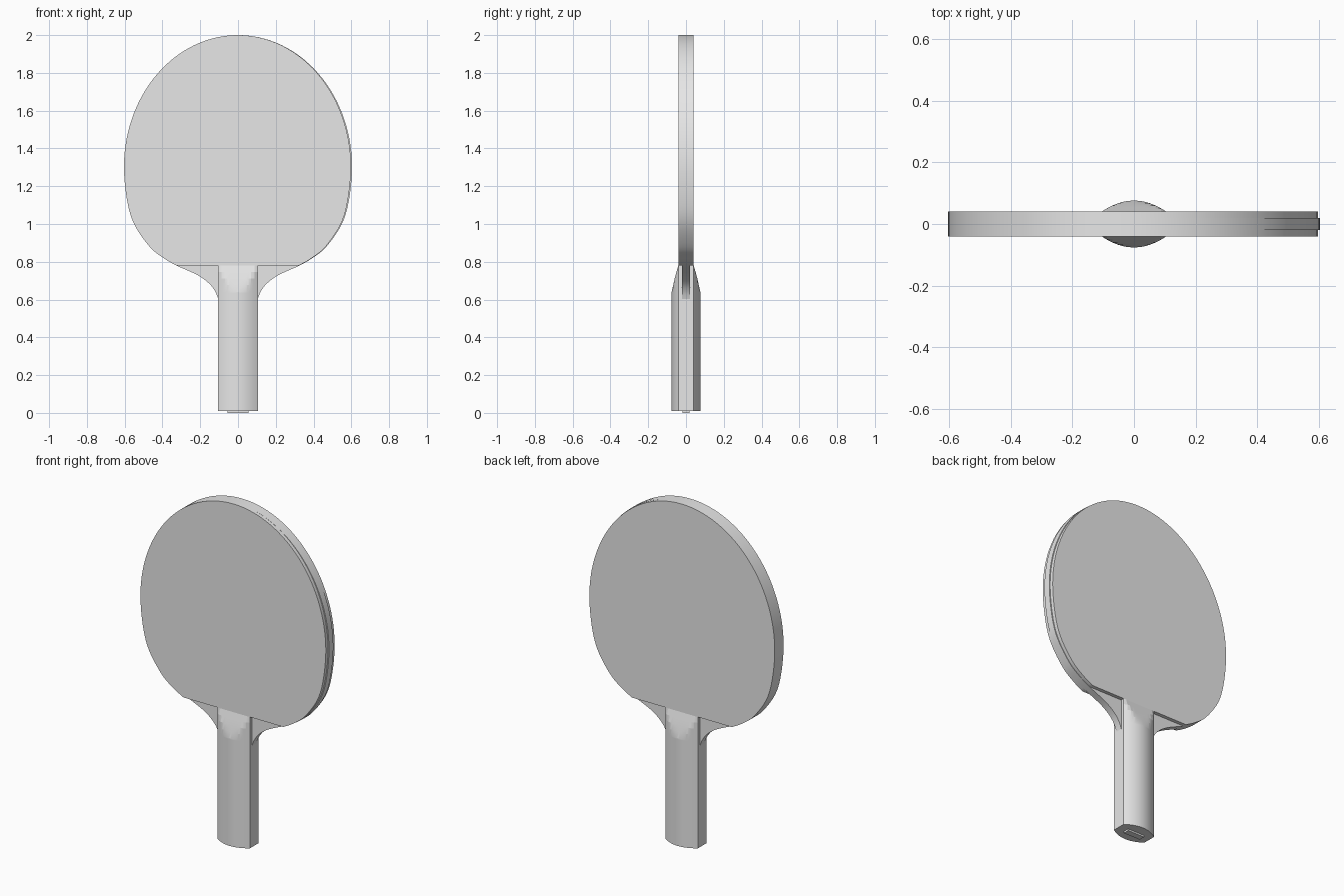
import bpy, bmesh, math
from mathutils import Vector

cube = bpy.data.objects.get("Cube")
if cube:
    bpy.data.objects.remove(cube, do_unlink=True)

grey = bpy.data.materials.new("plain_grey")
grey.use_nodes = True
grey.diffuse_color = (0.8, 0.8, 0.8, 1)
grey.node_tree.nodes["Principled BSDF"].inputs["Base Color"].default_value = (0.8, 0.8, 0.8, 1)


def finish(name, bm, angle):
    bmesh.ops.recalc_face_normals(bm, faces=bm.faces)
    mesh = bpy.data.meshes.new(name)
    bm.to_mesh(mesh)
    bm.free()
    mesh.materials.append(grey)
    obj = bpy.data.objects.new(name, mesh)
    bpy.context.collection.objects.link(obj)
    bpy.ops.object.select_all(action='DESELECT')
    obj.select_set(True)
    bpy.context.view_layer.objects.active = obj
    bpy.ops.object.shade_smooth_by_angle(angle=math.radians(angle))
    return obj


def loft(name, rings, angle=30):
    """Skin a list of closed rings and cap both ends."""
    bm = bmesh.new()
    loops = [[bm.verts.new(p) for p in ring] for ring in rings]
    n = len(loops[0])
    for a, b in zip(loops, loops[1:]):
        for i in range(n):
            j = (i + 1) % n
            bm.faces.new((a[i], a[j], b[j], b[i]))
    bm.faces.new(loops[0])
    bm.faces.new(loops[-1])
    return finish(name, bm, angle)


def slab(name, outline, y0, y1):
    return loft(name, [[(x, y, z) for x, z in outline] for y in (y0, y1)])


def smooth_path(pts, steps=5):
    """Catmull-Rom curve through the inner points."""
    pts = [Vector(p) for p in pts]
    out = []
    for a, b, c, d in zip(pts, pts[1:], pts[2:], pts[3:]):
        for k in range(steps):
            t = k / steps
            out.append(0.5 * (2 * b + (c - a) * t + (2 * a - 5 * b + 4 * c - d) * t * t
                              + (3 * b - a - 3 * c + d) * t ** 3))
    out.append(pts[-2])
    return [tuple(p) for p in out]


def mirrored(half):
    """Half outline from the top centre down, closed by its mirror image."""
    return half + [(-x, z) for x, z in reversed(half) if x > 1e-5]


# Blade outline: elliptical top, tighter rounded lower part
RUBBER_Z = 0.78
W = 0.604
top = [(W * math.sin(a), 1.3 + 0.7 * math.cos(a))
       for a in (math.pi / 2 * i / 28 for i in range(28))]
lower = smooth_path([(0.59, 1.44), (W, 1.3), (0.588, 1.13), (0.55, 1.0), (0.468, 0.88),
                     (0.395, 0.82), (0.325, RUBBER_Z), (0.24, 0.74)])
neck = smooth_path([(0.395, 0.82), (0.325, RUBBER_Z), (0.215, 0.73), (0.155, 0.687),
                    (0.122, 0.645), (0.104, 0.6), (0.095, 0.56)])

# Wooden core with the flared neck that runs into the handle
slab("blade_core", mirrored(top + lower + neck[1:]), -0.02, 0.02)

# Rubber sheets, cut straight above the handle and a little short on one side
sheet = [(x * 0.99 if x > 0 else x, z) for x, z in mirrored(top + lower)]
slab("front_rubber", sheet, -0.041, -0.02)
slab("back_rubber", sheet, 0.02, 0.041)

# Handle: flat sides, bulging faces, sloped off towards the blade
HALF, FLAT, BULGE, N = 0.105, 0.04, 0.036, 24


def handle_ring(z, limit):
    front = []
    for i in range(N + 1):
        x = HALF * (2 * i / N - 1)
        y = FLAT + BULGE * (1 - (x / HALF) ** 2)
        front.append((x, -min(y, limit), z))
    return front + [(x, -y, z) for x, y, z in reversed(front)]


loft("handle", [handle_ring(z, limit) for z, limit in
                ((0.01, 0.08), (0.635, 0.08), (0.64, 0.076), (0.676, 0.068),
                 (0.712, 0.06), (0.746, 0.0505), (0.78, 0.041))], angle=12)

# Small plate under the butt of the handle
slab("butt_plate", [(-0.055, 0), (0.055, 0), (0.055, 0.012), (-0.055, 0.012)], -0.018, 0.018)
